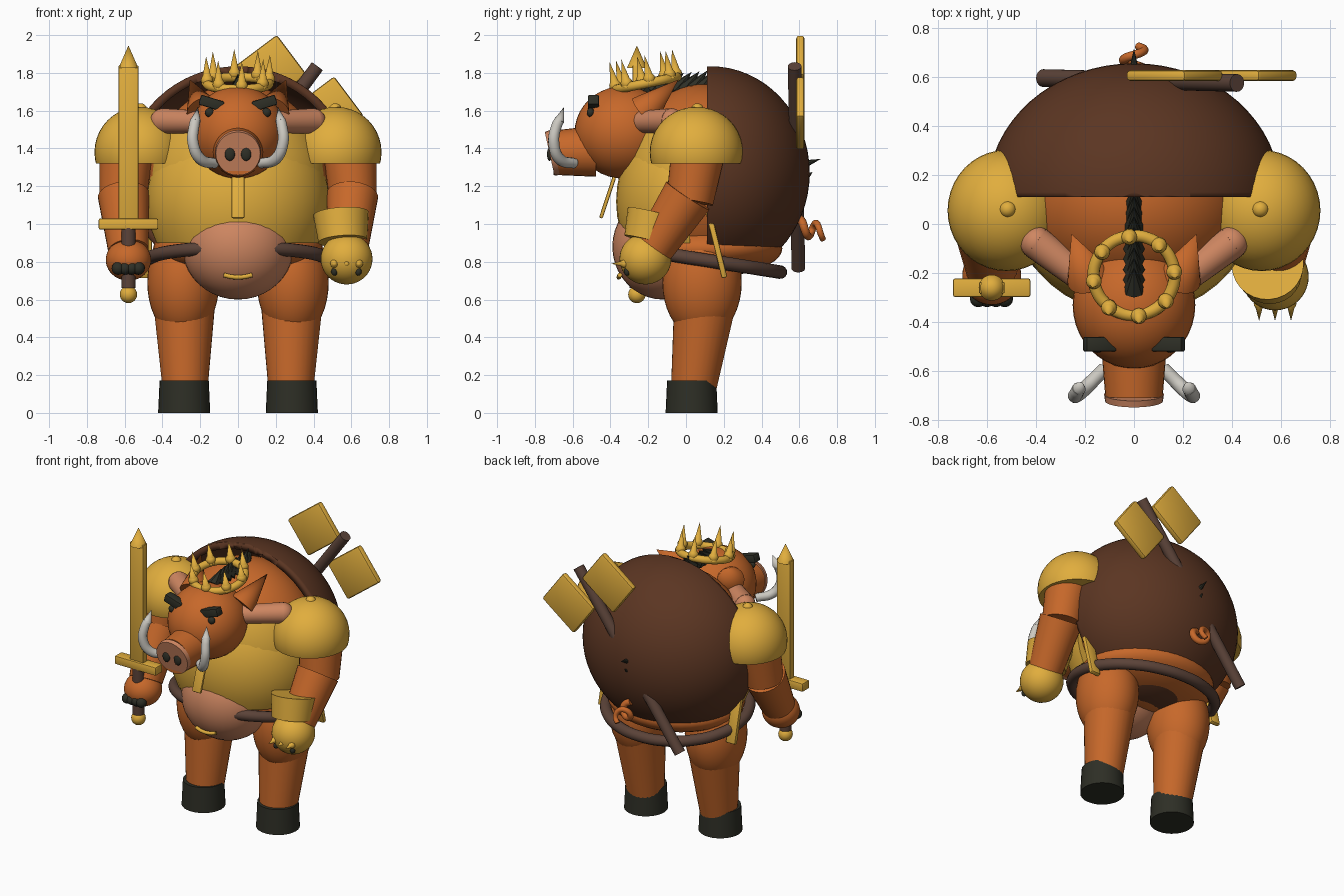
import bpy, bmesh, math
from mathutils import Vector, Matrix

old = bpy.data.objects.get("Cube")
if old:
    bpy.data.objects.remove(old, do_unlink=True)


def material(name, r, g, b):
    m = bpy.data.materials.new(name)
    m.use_nodes = True
    m.diffuse_color = (r, g, b, 1)
    m.node_tree.nodes["Principled BSDF"].inputs["Base Color"].default_value = (r, g, b, 1)
    return m


SKIN = material("orange skin", .57, .138, .023)
GOLD = material("gold", .75, .42, .047)
HIDE = material("brown cloak", .105, .036, .016)
PINK = material("pink skin", .62, .24, .12)
DARK = material("dark hoof", .027, .028, .019)
IVORY = material("ivory", .60, .58, .53)
WOOD = material("brown wood", .105, .056, .04)
made = []


def finish(name, bm, mat):
    bmesh.ops.recalc_face_normals(bm, faces=bm.faces)
    me = bpy.data.meshes.new(name)
    bm.to_mesh(me)
    bm.free()
    ob = bpy.data.objects.new(name, me)
    bpy.context.collection.objects.link(ob)
    me.materials.append(mat)
    made.append(ob)
    return ob


def ball(name, mat, c, r, cuts=(), fill=True, n=40):
    """Ellipsoid; every cut is (point, normal) and removes the normal's side."""
    bm = bmesh.new()
    bmesh.ops.create_uvsphere(bm, u_segments=n, v_segments=n // 2, radius=1)
    r = r if isinstance(r, tuple) else (r, r, r)
    bm.transform(Matrix.Translation(c) @ Matrix.Diagonal((*r, 1)))
    for p, nrm in cuts:
        res = bmesh.ops.bisect_plane(bm, geom=bm.verts[:] + bm.edges[:] + bm.faces[:],
                                     plane_co=p, plane_no=nrm, clear_outer=True)
        if fill:
            edges = [e for e in res["geom_cut"] if isinstance(e, bmesh.types.BMEdge)]
            bmesh.ops.edgeloop_fill(bm, edges=edges)
    return finish(name, bm, mat)


def rod(name, mat, a, b, r1, r2, n=28):
    """Cylinder or cone running from a to b."""
    a, b = Vector(a), Vector(b)
    bm = bmesh.new()
    bmesh.ops.create_cone(bm, cap_ends=True, segments=n, radius1=r1, radius2=r2, depth=(b - a).length)
    turn = (b - a).to_track_quat('Z', 'Y').to_matrix().to_4x4()
    bm.transform(Matrix.Translation((a + b) / 2) @ turn)
    return finish(name, bm, mat)


def box(name, mat, c, size, rot=(0, 0, 0), bevel=0.008):
    bm = bmesh.new()
    bmesh.ops.create_cube(bm, size=1)
    bm.transform(Matrix.Diagonal((*size, 1)))
    bmesh.ops.bevel(bm, geom=bm.edges[:], offset=bevel, segments=2, affect='EDGES', profile=.5)
    turn = Matrix.Rotation(rot[1], 4, 'Y') @ Matrix.Rotation(rot[0], 4, 'X')
    bm.transform(Matrix.Translation(c) @ turn)
    return finish(name, bm, mat)


def tube(name, mat, pts, r, taper=None, cyclic=False):
    """Smooth round tube through points."""
    cu = bpy.data.curves.new(name, 'CURVE')
    cu.dimensions = '3D'
    cu.bevel_depth, cu.bevel_resolution, cu.use_fill_caps = r, 4, True
    sp = cu.splines.new('BEZIER')
    sp.bezier_points.add(len(pts) - 1)
    for i, (bp, p) in enumerate(zip(sp.bezier_points, pts)):
        bp.co = p
        bp.handle_left_type = bp.handle_right_type = 'AUTO'
        bp.radius = taper[i] if taper else 1
    sp.use_cyclic_u = cyclic
    sp.resolution_u = 8
    ob = bpy.data.objects.new(name, cu)
    bpy.context.collection.objects.link(ob)
    bpy.ops.object.select_all(action='DESELECT')
    ob.select_set(True)
    bpy.context.view_layer.objects.active = ob
    bpy.ops.object.convert(target='MESH')
    ob = bpy.context.view_layer.objects.active
    ob.data.materials.clear()
    ob.data.materials.append(mat)
    made.append(ob)


# Torso, with the upper front gilded to join the breastplate
body = ball("body", SKIN, (0, .09, 1.22), (.475, .42, .52), n=64)
body.data.materials.append(GOLD)
for f in body.data.polygons:
    f.material_index = int(f.center.y < -.02 and .9 < f.center.z < 1.52)
ball("hips", SKIN, (0, .11, .87), (.45, .4, .15))
ball("breastplate", GOLD, (0, .06, 1.12), (.485, .43, .5), [((0, 0, .9), (0, 0, -1)), ((0, .02, 0), (0, 1, 0))])
ball("belly", PINK, (0, -.12, .88), (.295, .27, .28))
cloak = ball("cloak", HIDE, (0, .13, 1.27), (.597, .525, .565), [((0, .11, 0), (0, -1, 0))], False, 64)
shell = cloak.modifiers.new("thickness", 'SOLIDIFY')
shell.thickness, shell.offset = .045, -1
ring = [2 * math.pi * i / 16 for i in range(16)]
tube("belt", WOOD, [(.47 * math.cos(t), .09 + .41 * math.sin(t), .81 - .065 * math.sin(t)) for t in ring],
     .036, cyclic=True)
tube("navel_ring", GOLD, [(-.075, -.35, .73), (-.03, -.355, .72), (.03, -.355, .72), (.075, -.35, .73)], .012)
box("chest_strip", GOLD, (0, -.415, 1.14), (.068, .02, .23), (-.32, 0, 0))

# Head and snout
ball("head", SKIN, (0, -.33, 1.485), (.25, .26, .245))
rod("snout", SKIN, (0, -.48, 1.385), (0, -.705, 1.377), .135, .117)
rod("snout_disc", PINK, (0, -.695, 1.378), (0, -.722, 1.372), .122, .118)

for s, side in ((1, "left"), (-1, "right")):
    # Face
    ball(side + "_nostril", DARK, (s * .043, -.722, 1.37), (.027, .014, .036), n=20)
    ball(side + "_eye", DARK, (s * .15, -.505, 1.59), (.025, .02, .025), n=16)
    box(side + "_brow", DARK, (s * .14, -.49, 1.64), (.13, .06, .054), (0, -s * .3, 0))
    tube(side + "_tusk", IVORY, [(s * .12, -.59, 1.32), (s * .2, -.67, 1.345), (s * .238, -.7, 1.43),
                                 (s * .232, -.685, 1.52), (s * .225, -.67, 1.55)], .03, (.9, 1, 1, .95, .9))
    rod(side + "_tusk_tip", IVORY, (s * .225, -.672, 1.545), (s * .212, -.645, 1.62), .028, 0)
    rod(side + "_ear", SKIN, (s * .185, -.22, 1.6), (s * .255, -.04, 1.765), .09, 0)
    rod(side + "_ear_lobe", PINK, (s * .17, -.25, 1.54), (s * .4, -.075, 1.545), .058, .068)
    ball(side + "_ear_lobe_end", PINK, (s * .398, -.076, 1.545), .067, n=24)

    # Legs
    ball(side + "_thigh", SKIN, (s * .29, .085, .69), (.19, .21, .3))
    rod(side + "_shin", SKIN, (s * .28, .04, .13), (s * .285, .105, .62), .12, .168)
    rod(side + "_hoof", DARK, (s * .285, .03, 0), (s * .285, .03, .172), .138, .13)
    box(side + "_hip_strip", GOLD, (s * .49, .16, .895), (.07, .03, .37), (.24, 0, 0))

    # Arms
    ball(side + "_pauldron", GOLD, (s * .52, .055, 1.38), (.24, .247, .24), [((0, 0, 1.32), (0, 0, -1))])
    ball(side + "_pauldron_stud", GOLD, (s * .515, .06, 1.605), .034, n=20)
    rod(side + "_upper_arm", SKIN, (s * .59, .07, 1.42), (s * .61, .02, 1.12), .145, .125)
    rod(side + "_forearm", SKIN, (s * .605, .01, 1.15), (s * .58, -.18, .86), .137, .107)

# Bare right hand with dark nails
ball("right_hand", SKIN, (-.58, -.21, .81), (.12, .12, .11))
for i in range(4):
    ball("right_nail", DARK, (-.527 - .036 * i, -.305, .765), .034, n=16)

# Armoured glove on the left hand
rod("bracer", GOLD, (.545, -.165, 1.055), (.555, -.2, .91), .147, .13)
ball("glove", GOLD, (.575, -.215, .815), (.137, .137, .135))
for x in (.51, .575, .64):
    ball("glove_knuckle", GOLD, (x, -.325, .79), .022, n=16)
    rod("glove_spike", GOLD, (x, -.32, .79), (x, -.395, .79), .02, 0, 16)
for x in (.51, .637):
    ball("glove_nail", DARK, (x, -.312, .748), (.017, .017, .022), n=16)

# Sword in the right hand
box("blade", GOLD, (-.58, -.26, 1.42), (.104, .045, .84), bevel=.004)
rod("blade_tip", GOLD, (-.58, -.26, 1.825), (-.58, -.26, 1.945), .053, 0)
box("cross_guard", GOLD, (-.58, -.26, 1), (.315, .075, .058))
rod("grip", WOOD, (-.58, -.26, .66), (-.58, -.26, .98), .038, .038)
ball("pommel", GOLD, (-.58, -.26, .627), .046, n=24)

# Crown: a tilted ring with eight spikes
tilt = Matrix.Translation((0, -.21, 1.745)) @ Matrix.Rotation(.2, 4, 'X')
tube("crown_ring", GOLD, [tilt @ Vector((.165 * math.cos(t), .165 * math.sin(t), 0)) for t in ring],
     .025, cyclic=True)
for i in range(8):
    t = math.pi * (i + .15) / 4
    foot = Vector((.165 * math.cos(t), .165 * math.sin(t), 0))
    ball("crown_bead", GOLD, tilt @ (foot + Vector((0, 0, .02))), .032, n=20)
    rod("crown_spike", GOLD, tilt @ foot, tilt @ (foot * 1.03 + Vector((0, 0, .15))), .031, 0, 16)

# Bristles along the neck and back
for i in range(9):
    y = -.27 + .042 * i
    rod("mane_bristle", DARK, (0, y, 1.705), (0, y + .09, 1.785 + .004 * i), .045, 0, 8)
for y, z, reach in ((.62, 1.33, .095), (.63, 1.26, .04)):
    rod("back_bristle", DARK, (0, y, z - .015), (0, y + reach, z + .015), .022, 0, 8)

# Curly tail
tube("tail", SKIN, [(.042 * math.sin(.9 * i), .605 + .012 * i, .985 - .003 * i + .04 * math.cos(.9 * i))
                    for i in range(11)], .023, [1 - .03 * i for i in range(11)])

# Double headed weapon strapped to the back
rod("weapon_shaft", WOOD, (.42, .575, 1.835), (-.37, .595, .765), .036, .036)
for x, z in ((.165, 1.806), (.468, 1.586)):
    box("weapon_plate", GOLD, (x, .605, z), (.264, .044, .3), (0, math.atan2(4, 3), 0), .014)

# Smooth shading with crisp edges
bpy.ops.object.select_all(action='DESELECT')
for ob in made:
    ob.select_set(True)
bpy.context.view_layer.objects.active = made[0]
bpy.ops.object.shade_smooth_by_angle(angle=math.radians(35))
